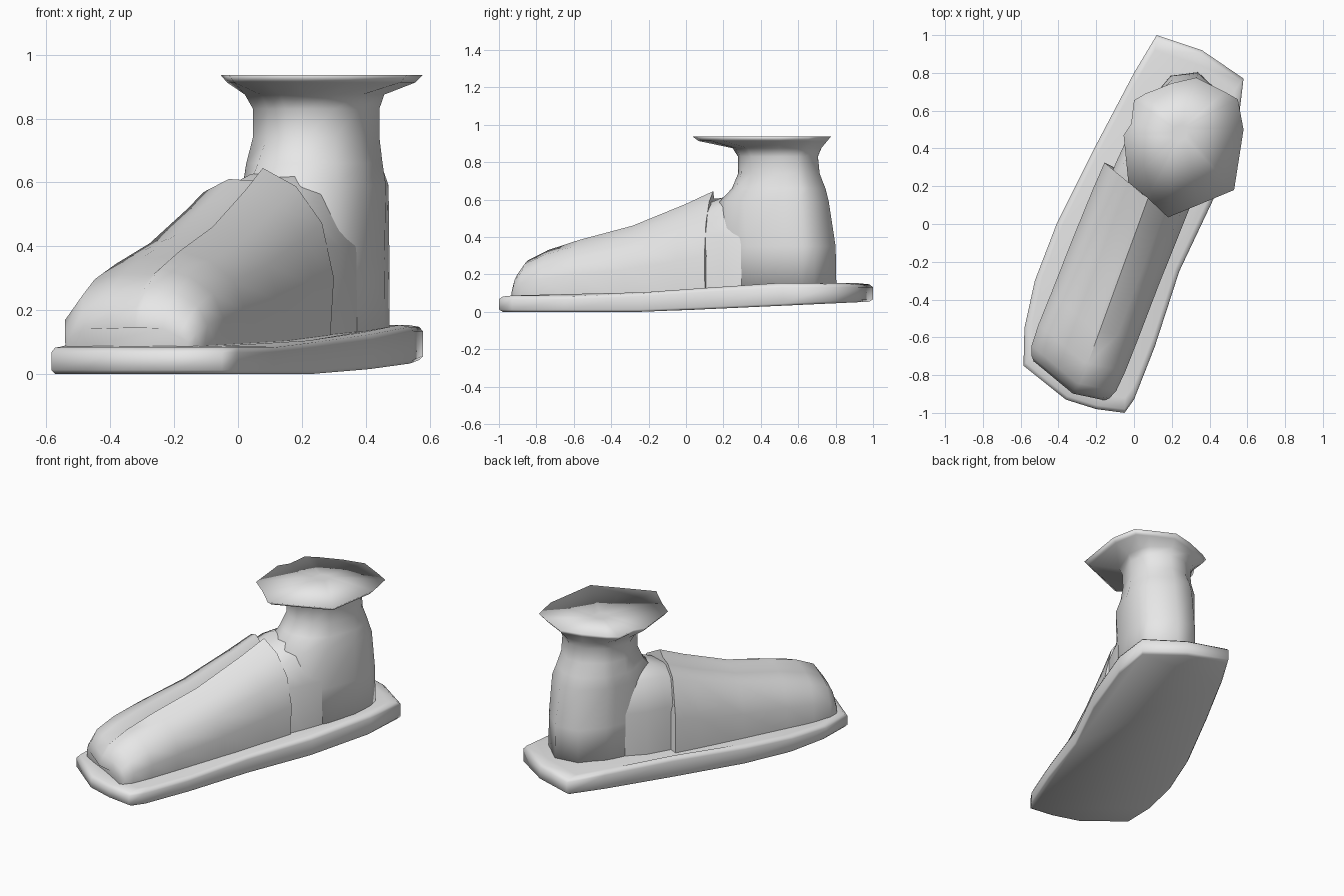
import bpy, bmesh, math

cube = bpy.data.objects.get("Cube")
if cube:
    bpy.data.objects.remove(cube, do_unlink=True)

grey = bpy.data.materials.new("plain_grey")
grey.use_nodes = True
grey.diffuse_color = (0.8, 0.8, 0.8, 1)
grey.node_tree.nodes["Principled BSDF"].inputs["Base Color"].default_value = (0.8, 0.8, 0.8, 1)

# Unit direction of the foot, heel-ward
DX, DY = 0.34, 0.94


def place(s, t, z, cx=0, cy=0):
    """Point at s along the foot and t across it."""
    return (cx + s * DX + t * DY, cy + s * DY - t * DX, z)


def loft(name, rings, angle):
    """Skin a list of equal closed rings and cap both ends."""
    bm = bmesh.new()
    loops = [[bm.verts.new(p) for p in ring] for ring in rings]
    n = len(loops[0])
    for a, b in zip(loops, loops[1:]):
        for i in range(n):
            j = (i + 1) % n
            bm.faces.new((a[i], a[j], b[j], b[i]))
    bm.faces.new(loops[0][::-1])
    bm.faces.new(loops[-1])
    bmesh.ops.recalc_face_normals(bm, faces=bm.faces)
    mesh = bpy.data.meshes.new(name)
    bm.to_mesh(mesh)
    bm.free()
    obj = bpy.data.objects.new(name, mesh)
    bpy.context.collection.objects.link(obj)
    mesh.materials.append(grey)
    bpy.ops.object.select_all(action='DESELECT')
    obj.select_set(True)
    bpy.context.view_layer.objects.active = obj
    bpy.ops.object.shade_smooth_by_angle(angle=math.radians(angle))
    return obj


# Sole: outline with a rising underside and rounded edges
outline = [(0.12, 1), (0.0, 0.8), (-0.2, 0.42), (-0.41, 0), (-0.525, -0.3),
           (-0.58, -0.55), (-0.585, -0.75), (-0.36, -0.93), (-0.2, -0.98),
           (-0.05, -1), (0, -0.93), (0.11, -0.65), (0.24, -0.25),
           (0.42, 0.13), (0.55, 0.52), (0.58, 0.77), (0.36, 0.92)]


def sole_ring(scale, top, lift):
    ring = []
    for x, y in outline:
        low = max(0, 0.045 * (y + 0.2))
        high = 0.085 + 0.065 * min(1, max(0, (y + 0.5) / 1.0))
        ring.append((x * scale, y * scale, (high if top else low) + lift))
    return ring


loft("sole", [sole_ring(0.98, False, 0), sole_ring(1, False, 0.012),
              sole_ring(1, True, -0.018), sole_ring(0.98, True, -0.003),
              sole_ring(0.92, True, 0.003)], 75)

# Vamp: cross-section swept from toe to throat, with a raised seam
section = [(-1, 0), (-1.01, 0.48), (-0.77, 0.87), (-0.4, 0.94), (0.0, 0.93),
           (0.1, 1), (0.55, 0.9), (0.9, 0.7), (1.06, 0.4), (1, 0)]
stations = [(-0.955, 0.25, 0.16, 0.15), (-0.94, 0.27, 0.18, 0.21),
            (-0.895, 0.288, 0.2, 0.275), (-0.78, 0.292, 0.21, 0.33),
            (-0.6, 0.285, 0.215, 0.385), (-0.3, 0.277, 0.22, 0.46),
            (0, 0.265, 0.23, 0.575), (0.16, 0.255, 0.235, 0.645)]
rings = []
for s, left, right, height in stations:
    ring = []
    for u, f in section:
        t = u * (left if u < 0 else right)
        skew = -0.36 * t if t < 0 else 0.14 * t
        ring.append(place(s + skew, t, 0.07 + (height - 0.07) * f))
    rings.append(ring)
loft("vamp", rings, 55)

# Ankle: rounded rings rising into a jagged flared collar with a flat top
rim = [(0.58, 0.5), (0.55, 0.66), (0.48, 0.7), (0.33, 0.775), (0.2, 0.745),
       (0.06, 0.69), (0, 0.655), (-0.015, 0.53), (-0.055, 0.47), (-0.03, 0.22),
       (0.07, 0.14), (0.18, 0.035), (0.35, 0.105), (0.53, 0.18)]
CX, CY = 0.24, 0.49


def oval(z, a, b, cx=CX, cy=CY, power=2):
    ring = []
    for x, y in rim:
        dx, dy = x - CX, y - CY
        s, t = dx * DX + dy * DY, dx * DY - dy * DX
        k = (abs(s / a) ** power + abs(t / b) ** power) ** (-1 / power)
        ring.append(place(s * k, t * k, z, cx, cy))
    return ring


def collar(scale, z):
    return [(CX + (x - CX) * scale, CY + (y - CY) * scale, z) for x, y in rim]


loft("ankle_and_collar", [
    oval(0.1, 0.33, 0.205, power=2.4), oval(0.35, 0.325, 0.207, power=2.4),
    oval(0.59, 0.3, 0.212, CX, 0.477, 2.4), oval(0.66, 0.257, 0.205, CX, 0.5, 2.2),
    oval(0.74, 0.225, 0.195, 0.245, 0.5), oval(0.83, 0.22, 0.195, 0.245, 0.495),
    oval(0.875, 0.245, 0.215), collar(0.93, 0.913), collar(1, 0.937),
    collar(0.12, 0.937)], 180)

# Instep: soft bridge between the vamp and the ankle
instep = []
for s, left, right, h in [(0.0, 0.2, 0.2, 0.5), (0.16, 0.205, 0.222, 0.58),
                          (0.28, 0.2, 0.238, 0.625), (0.4, 0.19, 0.25, 0.635),
                          (0.54, 0.14, 0.24, 0.63)]:
    instep.append([place(s, t * (left if t < 0 else right), z) for t, z in
                   [(-1, 0.1), (-1, 0.4), (-0.8, h - 0.05), (-0.3, h),
                    (0.4, h), (0.75, h - 0.06), (1, 0.4), (1, 0.1)]])
loft("instep", instep, 60)
